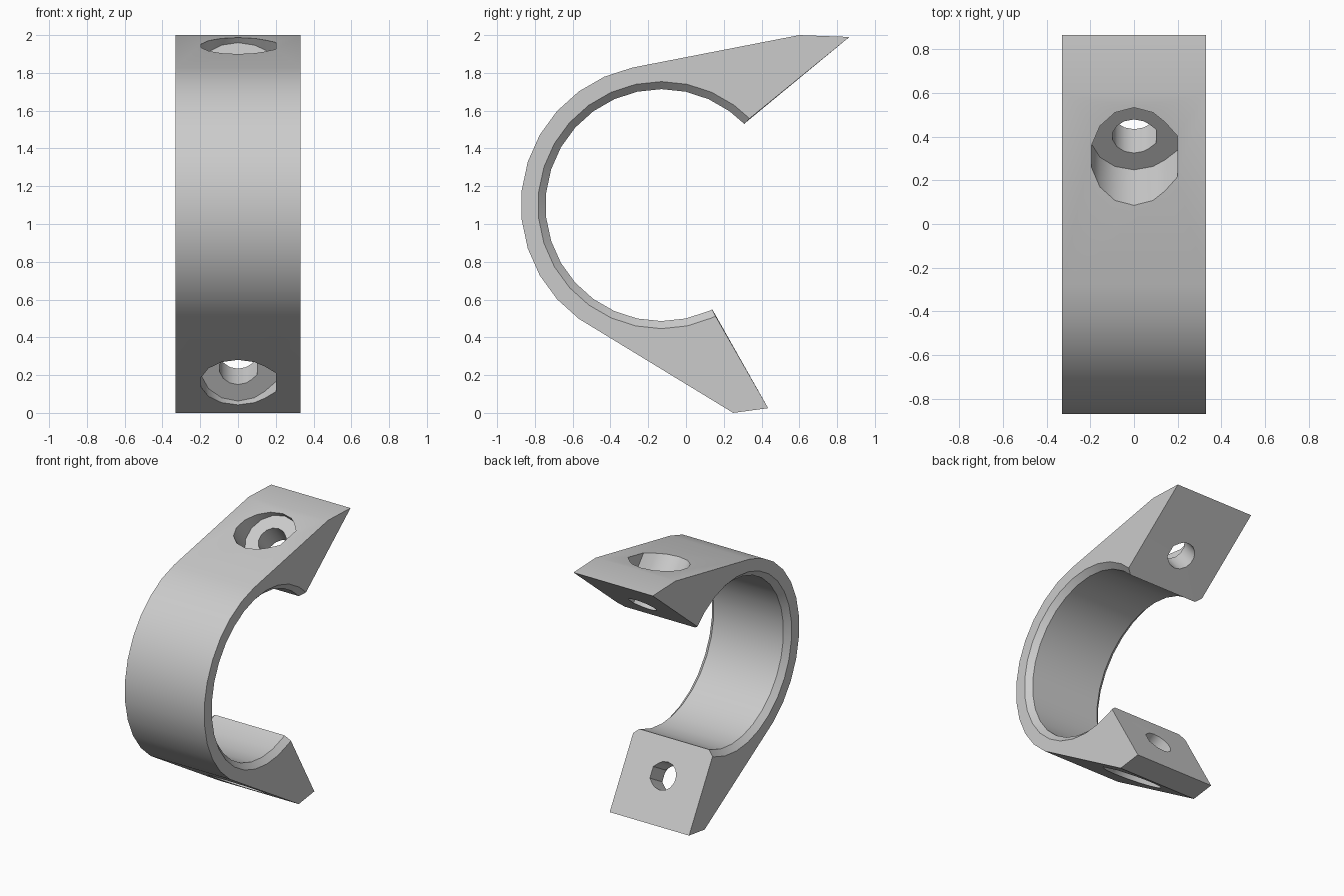
import bpy, bmesh, math
from mathutils import Vector

if "Cube" in bpy.data.objects:
    bpy.data.objects.remove(bpy.data.objects["Cube"])

HALF, CHAMFER = 0.33, 0.04
CY, CZ = -0.13, 1.10                      # ring centre
R_OUT, R_EDGE, R_IN = 0.744, 0.654, 0.614

grey = bpy.data.materials.new("grey plastic")
grey.diffuse_color = (0.6, 0.6, 0.6, 1)
grey.use_nodes = True
grey.node_tree.nodes["Principled BSDF"].inputs["Base Color"].default_value = grey.diffuse_color


def arc(r, degrees):
    return [(CY + r * math.cos(math.radians(a)), CZ + r * math.sin(math.radians(a))) for a in degrees]


def finish(name, bm):
    bmesh.ops.recalc_face_normals(bm, faces=bm.faces)
    mesh = bpy.data.meshes.new(name)
    bm.to_mesh(mesh)
    bm.free()
    mesh.materials.append(grey)
    ob = bpy.data.objects.new(name, mesh)
    bpy.context.collection.objects.link(ob)
    return ob


# Clamp body: open ring with two angled jaws and a chamfered bore
bore = [44.5] + list(range(54, 295, 12)) + [296]
edge, inner = arc(R_EDGE, bore), arc(R_IN, bore)
outer = [(0.865, 1.99), (0.60, 2.0)] + arc(R_OUT, range(102, 235, 12)) + [(0.25, 0.0), (0.435, 0.025)]

bm = bmesh.new()
rows = {}
for s in (-1, 1):
    for key, pts, x in (("o", outer, HALF), ("e", edge, HALF), ("i", inner, HALF - CHAMFER)):
        rows[key, s] = [bm.verts.new((s * x, y, z)) for y, z in pts]


def strip(a, b):
    for k in range(len(a) - 1):
        bm.faces.new((a[k], a[k + 1], b[k + 1], b[k]))


for s in (-1, 1):
    bm.faces.new(rows["o", s] + rows["e", s][::-1])
    strip(rows["e", s], rows["i", s])
strip(rows["o", -1], rows["o", 1])
strip(rows["i", -1], rows["i", 1])
for k in (0, -1):                         # jaw end faces
    bm.faces.new([rows[c, -1][k] for c in "oei"] + [rows[c, 1][k] for c in "ieo"])
clamp = finish("clamp_body", bm)


def teardrop_cutter(name, r, centre, axis, start, end):
    """Prism with a circular outline and a flat-topped peak toward +x."""
    step = 360 / 14
    angles = [45] + [90 + step * k for k in range(-1, 9)] + [315]
    pts = [(r * math.cos(math.radians(a)), r * math.sin(math.radians(a))) for a in angles]
    t = r * (math.sqrt(2) - 1)
    pts += [(r, -t), (r, t)]
    n = Vector((0, *axis)).normalized()
    side = Vector((0, n.z, -n.y))
    c = Vector((0, *centre))
    bm = bmesh.new()
    a, b = [[bm.verts.new(c + n * d + Vector((u, 0, 0)) + side * v) for u, v in pts]
            for d in (start, end)]
    bm.faces.new(a)
    bm.faces.new(b)
    for k in range(len(pts)):
        j = (k + 1) % len(pts)
        bm.faces.new((a[k], a[j], b[j], b[k]))
    ob = finish(name, bm)
    ob.hide_render = True
    return ob


# Bolt holes with counterbores, square to each jaw end face
bpy.context.view_layer.objects.active = clamp
for label, centre, axis in (("upper", (0.402, 1.832), (-0.64, 0.77)),
                            ("lower", (0.118, 0.237), (-0.87, -0.492))):
    for part, r, start, end in (("counterbore", 0.2, 0, 0.6), ("bolt_hole", 0.1, -0.35, 0.05)):
        cutter = teardrop_cutter(f"{label}_{part}_cutter", r, centre, axis, start, end)
        mod = clamp.modifiers.new(part, 'BOOLEAN')
        mod.operation, mod.solver, mod.object = 'DIFFERENCE', 'EXACT', cutter
        bpy.ops.object.modifier_apply(modifier=mod.name)
        bpy.data.objects.remove(cutter)

bpy.ops.object.select_all(action='DESELECT')
clamp.select_set(True)
bpy.ops.object.shade_smooth_by_angle(angle=math.radians(30))
